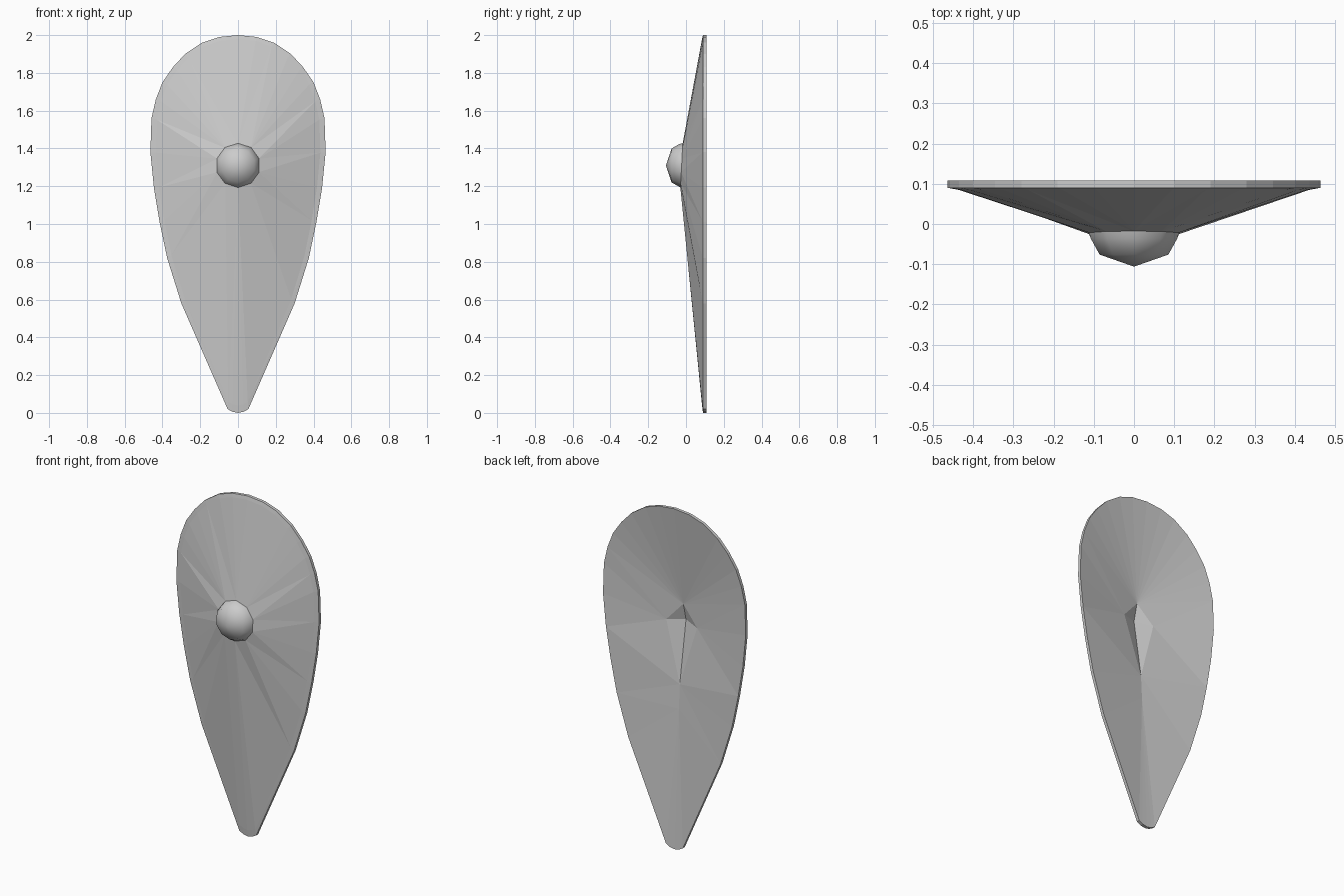
import bpy, bmesh, math

if "Cube" in bpy.data.objects:
    bpy.data.objects.remove(bpy.data.objects["Cube"])

CZ = 1.31   # height of the boss centre
SEG = 10    # sides of the boss
half = [(0, 2.0), (.10, 1.99), (.19, 1.96), (.28, 1.90), (.345, 1.83), (.40, 1.75),
        (.435, 1.66), (.458, 1.56), (.464, 1.38), (.445, 1.19), (.415, 1.01),
        (.375, .82), (.30, .58), (.055, .02), (.03, .006), (0, 0)]
outline = half + [(-x, z) for x, z in half[-2:0:-1]]


def finish(bm, name):
    bmesh.ops.recalc_face_normals(bm, faces=bm.faces)
    mesh = bpy.data.meshes.new(name)
    bm.to_mesh(mesh)
    bm.free()
    obj = bpy.data.objects.new(name, mesh)
    bpy.context.collection.objects.link(obj)
    return obj


def strip(bm, a, b):
    """Join two closed rings; repeated vertices collapse to triangles."""
    n = len(a)
    for i in range(n):
        j = (i + 1) % n
        vs = list(dict.fromkeys((a[i], a[j], b[j], b[i])))
        if len(vs) == 4:
            bm.faces.new((vs[0], vs[1], vs[2]))
            bm.faces.new((vs[0], vs[2], vs[3]))
        elif len(vs) == 3:
            bm.faces.new(vs)


def ring(bm, r, y, lean=0.0):
    """Ten-sided ring around the boss axis; lean pushes its lower side forward."""
    angles = [2 * math.pi * i / SEG for i in range(SEG)]
    return [bm.verts.new((r * math.sin(t), y + lean * math.cos(t), CZ + r * math.cos(t)))
            for t in angles]


# Shield body: rim, narrow front bevel and faceted cone up to the boss
bm = bmesh.new()
back = [bm.verts.new((x, .108, z)) for x, z in outline]
rim = [bm.verts.new((x, .09, z)) for x, z in outline]
bevel = [bm.verts.new((x * .94, .085, CZ + (z - CZ) * .97)) for x, z in outline]
hubs = ring(bm, .115, -.024, .006)
collar = [hubs[round(math.atan2(x, z - CZ) / (2 * math.pi) * SEG) % SEG] for x, z in outline]
for a, b in ((back, rim), (rim, bevel), (bevel, collar)):
    strip(bm, a, b)

# Hollow back: facets converge on a few hub points around a central groove
top = bm.verts.new((0, .025, 1.41))
right = bm.verts.new((.10, .04, 1.30))
left = bm.verts.new((-.10, .04, 1.30))
low = bm.verts.new((0, .058, .95))
tip = bm.verts.new((0, .066, .81))
deep = bm.verts.new((0, .0, 1.31))


def hub(x, z):
    if z > 1.6:
        return top
    if z > 1.1:
        return right if x > 0 else left
    return low if z > .7 else tip


strip(bm, back, [hub(x, z) for x, z in outline])
for a, b in ((top, right), (right, low), (low, left), (left, top)):
    bm.faces.new((a, b, deep))
finish(bm, "shield_body")

# Boss: low-sided smooth dome
bm = bmesh.new()
rings = [ring(bm, .118, -.022, .006), ring(bm, .113, -.036), ring(bm, .09, -.076)]
for a, b in zip(rings, rings[1:]):
    strip(bm, a, b)
strip(bm, rings[-1], [bm.verts.new((0, -.106, CZ))] * SEG)
boss = finish(bm, "boss")
for p in boss.data.polygons:
    p.use_smooth = True
